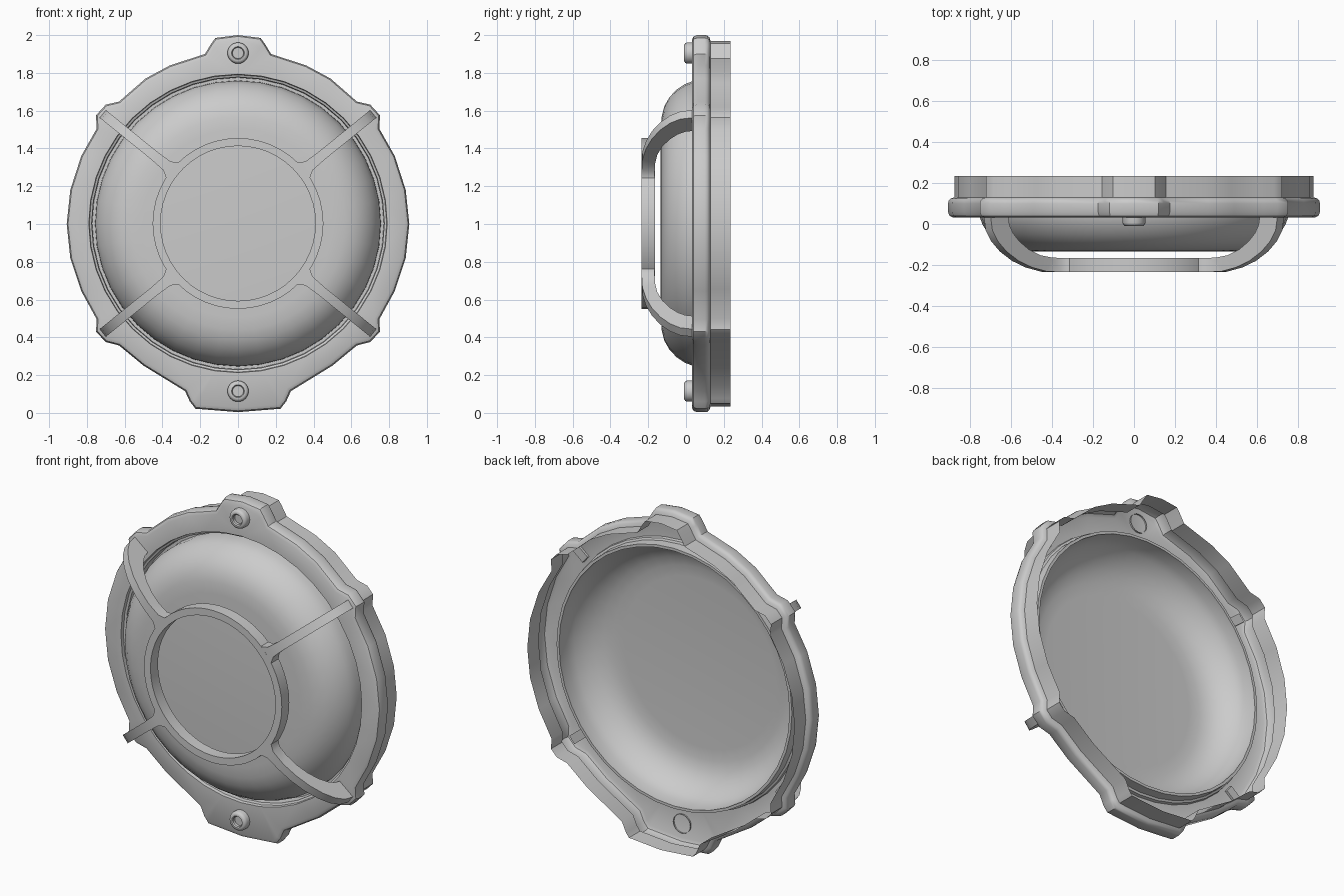
import bpy, bmesh
from math import sin, cos, pi, radians
from mathutils import Vector

if "Cube" in bpy.data.objects:
    bpy.data.objects.remove(bpy.data.objects["Cube"])

ZC = 1.003


def finish(bm, name, angle=35):
    bmesh.ops.remove_doubles(bm, verts=bm.verts, dist=1e-5)
    bmesh.ops.recalc_face_normals(bm, faces=bm.faces)
    me = bpy.data.meshes.new(name)
    bm.to_mesh(me)
    bm.free()
    ob = bpy.data.objects.new(name, me)
    bpy.context.collection.objects.link(ob)
    bpy.ops.object.select_all(action='DESELECT')
    ob.select_set(True)
    bpy.context.view_layer.objects.active = ob
    bpy.ops.object.shade_smooth_by_angle(angle=radians(angle))
    return ob


def ring_loop(bm, pts, y):
    return [bm.verts.new((x, y, z)) for x, z in pts]


def skin(bm, loops):
    for a, b in zip(loops, loops[1:]):
        n = len(a)
        for i in range(n):
            j = (i + 1) % n
            bm.faces.new((a[i], a[j], b[j], b[i]))


def circle(r, n, zc=ZC):
    return [(r * sin(2 * pi * i / n), zc + r * cos(2 * pi * i / n)) for i in range(n)]


def lathe(name, profile, n, zc=ZC, closed=False, cap=False, angle=35):
    # profile of (radius, y) turned around the y axis
    bm = bmesh.new()
    loops = [ring_loop(bm, circle(r, n, zc), y) for r, y in profile]
    if closed:
        loops.append(loops[0])
    skin(bm, loops)
    if cap:
        bm.faces.new(loops[-1])
    return finish(bm, name, angle)


def inset(pts, d):
    # offset a clockwise outline inwards with mitred corners
    out = []
    for i, p in enumerate(pts):
        p = Vector(p)
        e1 = (p - Vector(pts[i - 1])).normalized()
        e2 = (Vector(pts[(i + 1) % len(pts)]) - p).normalized()
        n1, n2 = Vector((e1.y, -e1.x)), Vector((e2.y, -e2.x))
        m = (n1 + n2) / (1 + n1.dot(n2))
        out.append(tuple(p + m * d))
    return out


# flange outline, right half from top to bottom, mirrored
half = [(0, 2.0), (0.12, 1.985), (0.145, 1.95), (0.175, 1.90), (0.36, 1.84), (0.49, 1.77),
        (0.63, 1.648), (0.70, 1.632), (0.752, 1.575), (0.748, 1.505), (0.83, 1.36),
        (0.888, 1.18), (0.907, 1.0), (0.888, 0.82), (0.83, 0.645), (0.748, 0.495),
        (0.752, 0.43), (0.70, 0.375), (0.63, 0.357), (0.50, 0.25), (0.28, 0.115),
        (0.255, 0.06), (0.225, 0.022), (0, 0.004)]
outline = half + [(-x, z) for x, z in half[-2:0:-1]]

# housing: open-backed flange shell with a stepped side wall
bm = bmesh.new()
steps = [(.03, .235), (.03, .13), (.012, .124), (.002, .113), (0, .10), (0, .058),
         (.007, .04), (.024, .031)]
loops = [ring_loop(bm, inset(outline, d), y) for d, y in steps]
skin(bm, loops)
hole = [ring_loop(bm, circle(r, 40), y) for r, y in
        [(.79, .031), (.787, .05), (.775, .055), (.772, .11), (.756, .11)]]
skin(bm, hole)
edges = []
for lp in (loops[-1], hole[0]):
    edges += [bm.edges.get((lp[i - 1], lp[i])) for i in range(len(lp))]
bmesh.ops.triangle_fill(bm, use_beauty=True, use_dissolve=False, edges=edges)
finish(bm, "housing_flange")

# lens dome
lathe("lens_dome", [(.757, .11), (.755, .04), (.738, -.005), (.708, -.05), (.668, -.088),
                    (.62, -.115), (.565, -.129), (.50, -.134)], 40, cap=True, angle=50)

# guard ring
lathe("guard_ring", [(.41, -.235), (.452, -.235), (.452, -.165), (.41, -.165)], 48, closed=True)

# guard arms: stations of (outer r, outer y, inner r, inner y, half width)
stations = [(.435, -.2345, .435, -.1655, .065), (.455, -.2345, .455, -.1655, .047),
            (.485, -.2345, .475, -.1655, .030), (.57, -.231, .535, -.164, .026),
            (.66, -.212, .61, -.152, .026), (.745, -.180, .68, -.125, .026),
            (.82, -.135, .74, -.085, .026), (.875, -.085, .78, -.045, .026),
            (.91, -.03, .803, -.005, .026), (.923, .045, .812, .045, .026)]
for k, (sx, sz) in enumerate([(1, 1), (1, -1), (-1, 1), (-1, -1)]):
    d = Vector((sx * cos(radians(39)), 0, sz * sin(radians(39))))
    t = Vector((-d.z, 0, d.x))
    bm = bmesh.new()
    loops = []
    for ro, yo, ri, yi, w in stations:
        loops.append([bm.verts.new(Vector((0, y, ZC)) + d * r + t * s)
                      for r, y, s in ((ro, yo, w), (ro, yo, -w), (ri, yi, -w), (ri, yi, w))])
    skin(bm, loops)
    bm.faces.new(loops[0])
    bm.faces.new(loops[-1])
    finish(bm, f"guard_arm_{k + 1}")

# screws with recessed sockets
for name, z in (("screw_top", 1.905), ("screw_bottom", 0.115)):
    lathe(name, [(.056, .04), (.056, .006), (.052, -.004), (.043, -.01), (.034, -.01),
                 (.029, -.004), (.029, .012)], 24, zc=z, cap=True)
